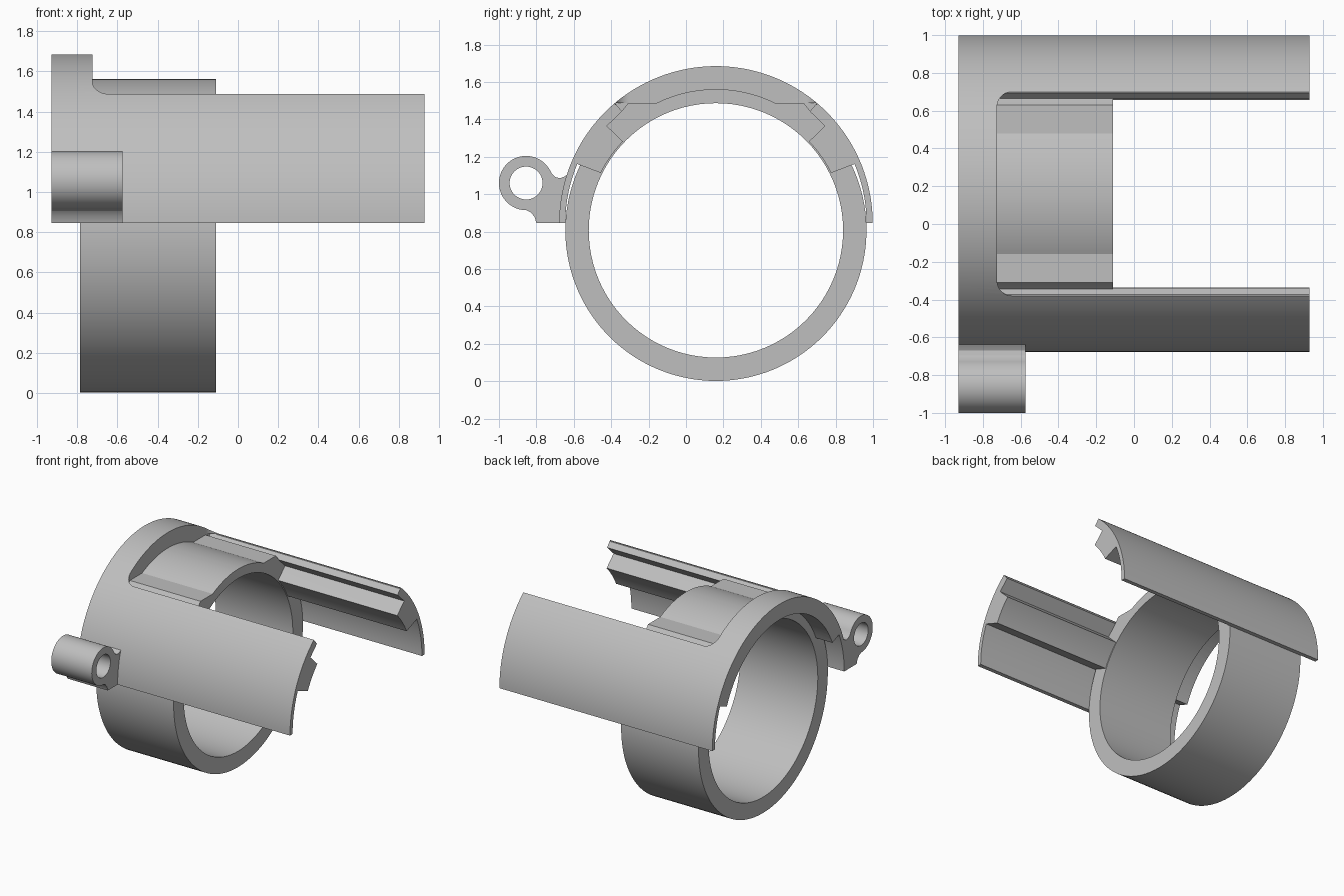
import bpy, bmesh
from math import sin, cos, radians
from mathutils import Matrix

default = bpy.data.objects.get("Cube")
if default:
    bpy.data.objects.remove(default)

grey = bpy.data.materials.new("plain grey")
grey.use_nodes = True
grey.diffuse_color = (0.52, 0.52, 0.52, 1)
grey.node_tree.nodes["Principled BSDF"].inputs["Base Color"].default_value = (0.52, 0.52, 0.52, 1)

CY = 0.16            # shared axis of band and shell
BAND_Z, SHELL_Z = 0.807, 0.847
SHELL_R, X_END = 0.838, 0.928
WINDOW_X, BAND_X0, BAND_X1 = -0.725, -0.785, -0.11
# Maps profile (u, v) to world (y, z) and the extrusion to x
ALONG_X = Matrix(((0, 0, 1, 0), (1, 0, 0, 0), (0, 1, 0, 0), (0, 0, 0, 1)))


def arc(u, v, r, a0, a1, n=32):
    angles = [radians(a0 + (a1 - a0) * i / n) for i in range(n + 1)]
    return [(u + r * cos(a), v + r * sin(a)) for a in angles]


def circle(u, v, r, n=64):
    return arc(u, v, r, 0, 360, n)[:-1]


def mirrored(points):
    """Continue a right-hand outline with its reflection across the axis."""
    return points + [(2 * CY - u, v) for u, v in reversed(points)]


def evaluated_mesh(obj):
    bpy.context.view_layer.update()
    deps = bpy.context.evaluated_depsgraph_get()
    return bpy.data.meshes.new_from_object(obj.evaluated_get(deps))


def prism(name, loops, lo, hi, matrix=ALONG_X):
    """Extrude filled outlines (inner loops become holes) from lo to hi."""
    curve = bpy.data.curves.new(name, "CURVE")
    curve.dimensions, curve.fill_mode = "2D", "BOTH"
    curve.extrude = (hi - lo) / 2
    for loop in loops:
        spline = curve.splines.new("POLY")
        spline.points.add(len(loop) - 1)
        for point, (u, v) in zip(spline.points, loop):
            point.co = (u, v, 0, 1)
        spline.use_cyclic_u = True
    temp = bpy.data.objects.new(name + "_outline", curve)
    bpy.context.collection.objects.link(temp)
    mesh = evaluated_mesh(temp)
    bpy.data.objects.remove(temp)
    mesh.transform(matrix @ Matrix.Translation((0, 0, (lo + hi) / 2)))
    bm = bmesh.new()
    bm.from_mesh(mesh)
    bmesh.ops.remove_doubles(bm, verts=bm.verts, dist=0.0001)
    bmesh.ops.recalc_face_normals(bm, faces=bm.faces)
    bm.to_mesh(mesh)
    bm.free()
    mesh.materials.clear()
    mesh.materials.append(grey)
    obj = bpy.data.objects.new(name, mesh)
    bpy.context.collection.objects.link(obj)
    return obj


def cut(obj, cutter):
    mod = obj.modifiers.new("cut", "BOOLEAN")
    mod.operation, mod.solver, mod.object = "DIFFERENCE", "EXACT", cutter
    mesh = evaluated_mesh(obj)
    obj.modifiers.clear()
    obj.data = mesh
    bpy.data.objects.remove(cutter)


# Clamp band: full ring with a keyed, raised crown between the rails
crown = [(0.743, 1.365), (0.665, 1.443), (0.63, 1.487)]
crown_arc = arc(CY, SHELL_Z, 0.715, 63.6, 90, 16)[:-1]
lower = arc(CY, BAND_Z, 0.805, -90, 43, 48)
band = prism("clamp_band", [mirrored(lower + crown + crown_arc),
                            circle(CY, BAND_Z, 0.68, 96)], BAND_X0, BAND_X1)

# Half shell: thin skirts below, thick above
outer = arc(CY, SHELL_Z, SHELL_R, 0, 90, 48)
inner = arc(CY, BAND_Z, 0.688, 90, 26.5, 32)
skirt = arc(CY, SHELL_Z, 0.805, 23, 0, 12)
right_half = outer[:-1] + [(CY, SHELL_Z + SHELL_R)]
left_half = [(2 * CY - u, v) for u, v in reversed(outer[:-1])]
under = inner[1:] + skirt
under_left = [(2 * CY - u, v) for u, v in reversed(under)]
shell = prism("half_shell", [right_half + left_half + under_left + [inner[0]] + under],
              -X_END, X_END)

# Open window with rounded corners, leaving two long rails
r, y0, y1 = 0.08, -0.38, 0.70
plan = (arc(WINDOW_X + r, y1 - r, r, 90, 180, 12)
        + arc(WINDOW_X + r, y0 + r, r, 180, 270, 12) + [(1.2, y0), (1.2, y1)])
cut(shell, prism("window_cutter", [plan], 1.48, 2, Matrix.Identity(4)))

# V grooves along the facing edges of the rails
groove = [(0.40, 1.1), (0.66, 1.285), (0.743, 1.365), (0.662, 1.443), (0.70, 1.487)]
cut(shell, prism("groove_cutter", [mirrored(groove)], WINDOW_X, 1.2))

# Stepped recess inside the closed end
cut(shell, prism("recess_cutter", [circle(CY, SHELL_Z, 0.715, 96)], -1.2, BAND_X0))

# Hinge lug: tube on a filleted foot
ty, tz = -0.855, 1.06
foot = [(-0.655, SHELL_Z), (-0.80, SHELL_Z), (-0.81, 0.88), (-0.832, 0.905), (-0.855, 0.915)]
tube = arc(ty, tz, 0.145, 265, 30, 48)
web = [(-0.715, 1.107), (-0.695, 1.09), (-0.67, 1.086), (-0.65, 1.095), (-0.62, 1.115)]
lug = prism("hinge_lug", [foot + tube + web, circle(ty, tz, 0.088, 48)], -X_END, -0.575)

# Smooth the curved walls, keep the edges crisp
bpy.ops.object.select_all(action="DESELECT")
for part in (band, shell, lug):
    part.select_set(True)
bpy.context.view_layer.objects.active = shell
bpy.ops.object.shade_smooth_by_angle(angle=radians(25))
